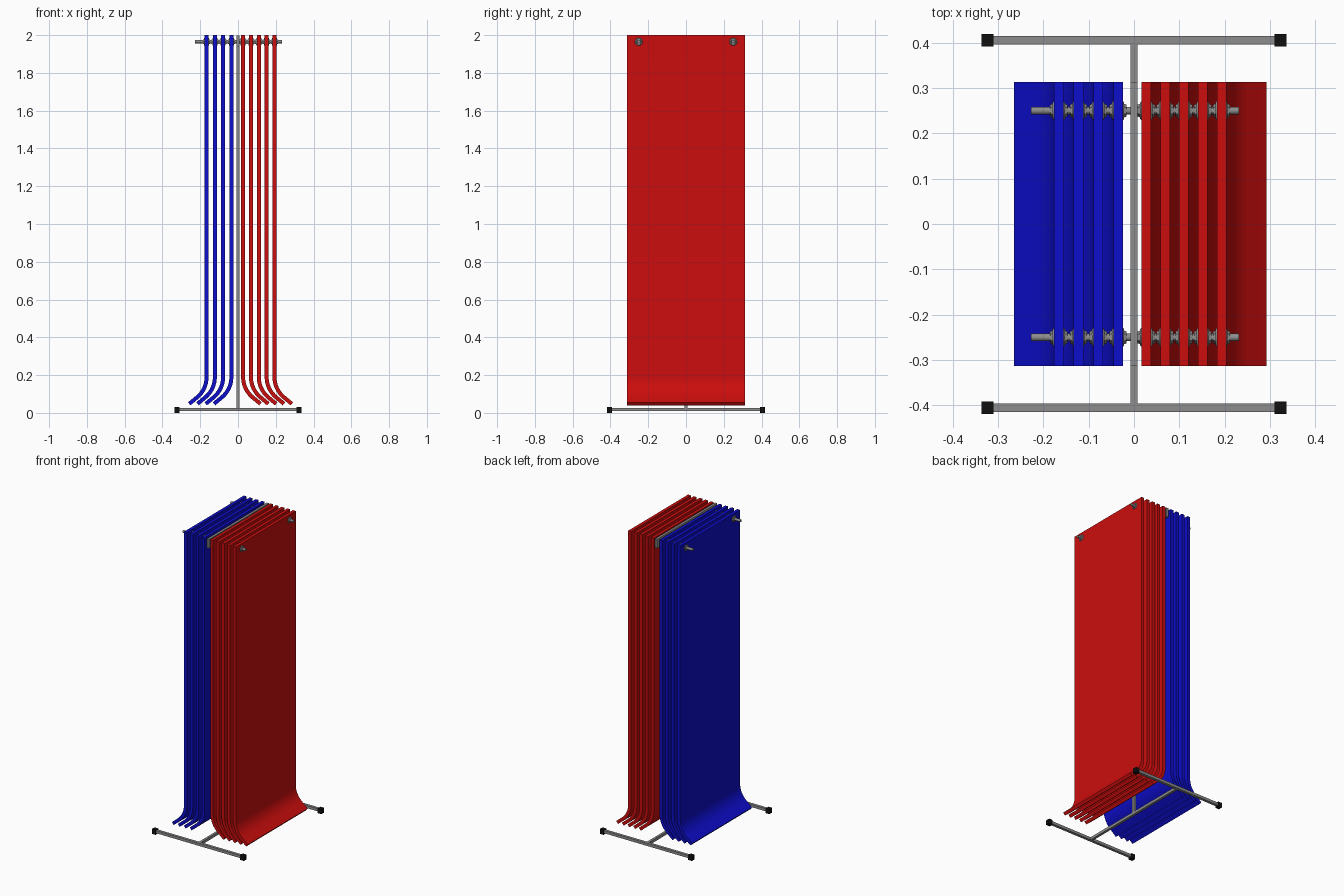
import bpy, bmesh, math
from mathutils import Matrix, Vector

if "Cube" in bpy.data.objects:
    bpy.data.objects.remove(bpy.data.objects["Cube"])


def material(name, rgb):
    m = bpy.data.materials.new(name)
    m.diffuse_color = (*rgb, 1)
    m.use_nodes = True
    m.node_tree.nodes["Principled BSDF"].inputs["Base Color"].default_value = m.diffuse_color
    return m


RED = material("red", (0.6, 0.004, 0.004))
BLUE = material("blue", (0.004, 0.004, 0.6))
GREY = material("steel grey", (0.27, 0.27, 0.27))
BLACK = material("black", (0.005, 0.005, 0.005))


def finish(name, bm, mat, smooth=False):
    bmesh.ops.recalc_face_normals(bm, faces=bm.faces)
    me = bpy.data.meshes.new(name)
    bm.to_mesh(me)
    bm.free()
    me.materials.append(mat)
    ob = bpy.data.objects.new(name, me)
    bpy.context.collection.objects.link(ob)
    if smooth:
        bpy.ops.object.select_all(action='DESELECT')
        ob.select_set(True)
        bpy.context.view_layer.objects.active = ob
        bpy.ops.object.shade_smooth_by_angle(angle=math.radians(35))
    return ob


def box(name, centre, size, mat):
    bm = bmesh.new()
    bmesh.ops.create_cube(bm, size=1, matrix=Matrix.Translation(centre) @ Matrix.Diagonal((*size, 1)))
    return finish(name, bm, mat)


def cone_x(bm, x0, x1, r0, r1, y, z, sides):
    """Capped cone or cylinder lying along x."""
    mat = Matrix.Translation(((x0 + x1) / 2, y, z)) @ Matrix.Rotation(math.pi / 2, 4, 'Y')
    bmesh.ops.create_cone(bm, cap_ends=True, segments=sides, radius1=r0, radius2=r1,
                          depth=x1 - x0, matrix=mat)


THICK, HALF_W, TOP = 0.021, 0.313, 2.0


def panel(name, x, side, mat):
    """Flat sheet whose lower end curls outward, swept along y."""
    radius, bend = 0.14, math.radians(50)
    path = [(0, TOP), (0, 0.19)]
    for i in range(1, 9):
        a = bend * i / 8
        path.append((radius * (1 - math.cos(a)), 0.19 - radius * math.sin(a)))
    path.append((0.092, 0.048))
    left, right = [], []
    for i, p in enumerate(path):
        a = Vector(path[max(i - 1, 0)])
        b = Vector(path[min(i + 1, len(path) - 1)])
        t = (b - a).normalized()
        n = Vector((-t.y, t.x)) * THICK / 2
        left.append(Vector(p) + n)
        right.append(Vector(p) - n)
    bm = bmesh.new()
    rings = []
    for y in (-HALF_W, HALF_W):
        rings.append([[bm.verts.new((x + side * q.x, y, q.y)) for q in line] for line in (left, right)])
    (l0, r0), (l1, r1) = rings
    for i in range(len(path) - 1):
        j = i + 1
        for quad in ((l0[i], l0[j], l1[j], l1[i]), (r0[i], r1[i], r1[j], r0[j]),
                     (l0[i], r0[i], r0[j], l0[j]), (l1[i], l1[j], r1[j], r1[i])):
            bm.faces.new(quad)
    for i in (0, -1):
        bm.faces.new((l0[i], l1[i], r1[i], r0[i]))
    finish(name, bm, mat, True)


# Hanging panels: five red, four blue
red_x = [0.027 + 0.0415 * i for i in range(5)]
blue_x = [-0.035 - 0.0437 * i for i in range(4)]
for i, x in enumerate(red_x):
    panel(f"red_panel_{i + 1}", x, 1, RED)
for i, x in enumerate(blue_x):
    panel(f"blue_panel_{i + 1}", x, -1, BLUE)

# Stand: H-shaped foot, post and top rail
BASE_Z = 0.015
for label, s in (("front", -1), ("back", 1)):
    y = s * 0.405
    box(f"{label}_foot_bar", (0, y, BASE_Z + 0.003), (0.63, 0.018, 0.018), GREY)
    for end, e in (("left", -1), ("right", 1)):
        box(f"{label}_{end}_foot_cap", (e * 0.323, y, 0.016), (0.027, 0.028, 0.032), BLACK)
box("foot_spine", (0, 0, BASE_Z + 0.003), (0.016, 0.80, 0.018), GREY)
box("centre_post", (0, 0, 0.99), (0.016, 0.016, 1.95), GREY)
box("top_rail", (0, 0, 1.969), (0.016, 2 * HALF_W, 0.06), GREY)

# Threaded rods with a flanged hex nut on both sides of every panel
ROD_Z = 1.965
for label, y in (("front", -0.25), ("back", 0.25)):
    bm = bmesh.new()
    cone_x(bm, -0.227, 0.232, 0.0085, 0.0085, y, ROD_Z, 16)
    finish(f"{label}_rod", bm, GREY, True)
    bm = bmesh.new()
    for x in red_x + blue_x:
        for s in (-1, 1):
            a = x + s * THICK / 2
            for d0, d1, r0, r1, n in ((0, 0.003, 0.021, 0.018, 16), (0.003, 0.0085, 0.015, 0.013, 6)):
                if s > 0:
                    cone_x(bm, a + d0, a + d1, r0, r1, y, ROD_Z, n)
                else:
                    cone_x(bm, a - d1, a - d0, r1, r0, y, ROD_Z, n)
    finish(f"{label}_rod_nuts", bm, GREY, True)
